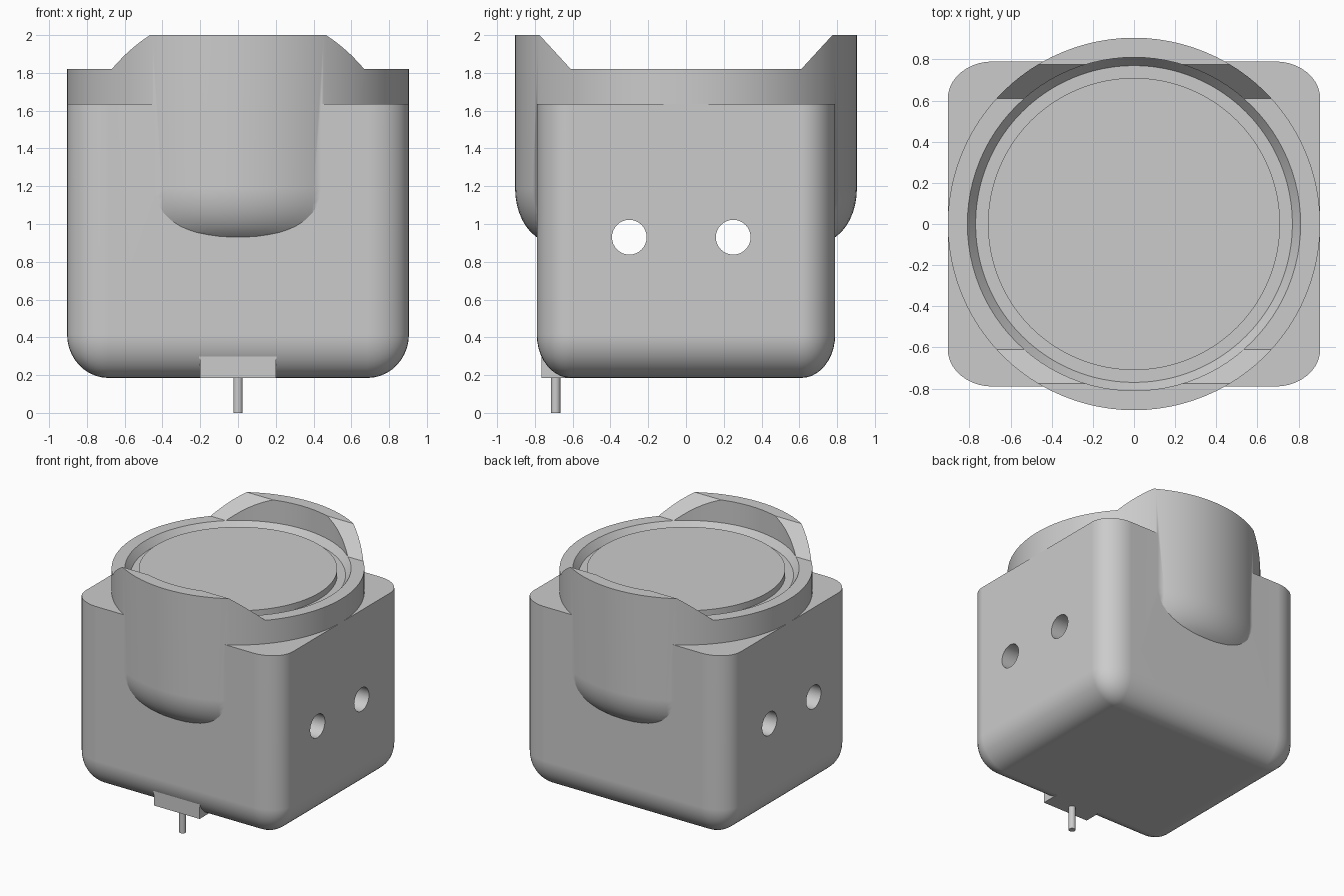
import bpy, bmesh
from math import sin, cos, pi, radians
from mathutils import Matrix, Vector

if "Cube" in bpy.data.objects:
    bpy.data.objects.remove(bpy.data.objects["Cube"])

grey = bpy.data.materials.new("plain_grey")
grey.use_nodes = True
grey.diffuse_color = (0.6, 0.6, 0.6, 1)
grey.node_tree.nodes["Principled BSDF"].inputs["Base Color"].default_value = (0.6, 0.6, 0.6, 1)


def finish(name, bm):
    bmesh.ops.recalc_face_normals(bm, faces=bm.faces)
    mesh = bpy.data.meshes.new(name)
    bm.to_mesh(mesh)
    bm.free()
    mesh.materials.append(grey)
    obj = bpy.data.objects.new(name, mesh)
    bpy.context.collection.objects.link(obj)
    return obj


def prism(name, points, axis, start, end):
    """Extrude a closed outline along x or y."""
    bm = bmesh.new()
    place = (lambda a, b: (start, a, b)) if axis == "x" else (lambda a, b: (a, start, b))
    face = bm.faces.new([bm.verts.new(place(a, b)) for a, b in points])
    moved = bmesh.ops.extrude_face_region(bm, geom=[face])["geom"]
    step = Vector((end - start, 0, 0)) if axis == "x" else Vector((0, end - start, 0))
    bmesh.ops.translate(bm, vec=step, verts=[g for g in moved if isinstance(g, bmesh.types.BMVert)])
    return finish(name, bm)


def lathe(name, profile, steps=96):
    """Revolve a radius/height profile that starts and ends on the axis."""
    bm = bmesh.new()
    verts = [bm.verts.new((r, 0, z)) for r, z in profile]
    edges = [bm.edges.new(pair) for pair in zip(verts, verts[1:])]
    bmesh.ops.spin(bm, geom=verts + edges, cent=(0, 0, 0), axis=(0, 0, 1),
                   angle=2 * pi, steps=steps, use_merge=True)
    bmesh.ops.remove_doubles(bm, verts=bm.verts, dist=1e-5)
    return finish(name, bm)


def rod(name, radius, length, centre, along_x=False, segments=32):
    bm = bmesh.new()
    turn = Matrix.Rotation(pi / 2, 4, "Y") if along_x else Matrix()
    bmesh.ops.create_cone(bm, cap_ends=True, segments=segments, radius1=radius, radius2=radius,
                          depth=length, matrix=Matrix.Translation(centre) @ turn)
    return finish(name, bm)


def combine(target, other, operation):
    mod = target.modifiers.new("combine", "BOOLEAN")
    mod.operation, mod.object, mod.solver = operation, other, "EXACT"
    bpy.context.view_layer.objects.active = target
    bpy.ops.object.modifier_apply(modifier=mod.name)
    bpy.data.objects.remove(other)


# Housing: box with rounded uprights and bottom, sharp top
half = Vector((0.905, 0.79, 0.725))
round_size = Vector((0.22, 0.18, 0.23))
bm = bmesh.new()
bmesh.ops.create_cube(bm, size=2)
bmesh.ops.scale(bm, vec=[h / r for h, r in zip(half, round_size)], verts=bm.verts)
soft = [e for e in bm.edges if min(v.co.z for v in e.verts) < 0]
bmesh.ops.bevel(bm, geom=soft, offset=1, segments=10, profile=0.5, affect="EDGES")
bmesh.ops.scale(bm, vec=round_size, verts=bm.verts)
bmesh.ops.translate(bm, vec=(0, 0, 0.91), verts=bm.verts)
housing = finish("housing", bm)

# Round collar with a rounded underside and a recessed groove on top
R, TOP, FLOOR = 0.905, 1.82, 1.765
underside = [(R - 0.2 + 0.2 * sin(i * pi / 20), 1.19 - 0.287 * cos(i * pi / 20)) for i in range(11)]
collar = lathe("collar", [(0, 0.903)] + underside +
               [(R, 2), (0.81, 2), (0.81, TOP), (0.77, FLOOR), (0, FLOOR)])

# Lower the collar sides, leaving sloped crests front and back
saddle = prism("saddle_cutter", [(-0.867, 2.1), (-0.61, TOP), (0.61, TOP), (0.867, 2.1)], "x", -1.2, 1.2)
combine(collar, saddle, "DIFFERENCE")
combine(housing, collar, "UNION")

# Two round tunnels from side to side
for y in (-0.3, 0.25):
    combine(housing, rod("tunnel_cutter", 0.092, 3, (0, y, 0.93), along_x=True), "DIFFERENCE")

# Raised disc inside the groove
disc = rod("top_disc", 0.71, 0.06, (0, 0, 1.785), segments=96)

# Tab under the front edge, flared where it meets the housing
flare = [(0.24 - 0.04 * cos(i * pi / 12), 0.265 + 0.06 * sin(i * pi / 12)) for i in range(7)]
side = [(0.2, 0.185)] + flare
tab = prism("front_tab", side + [(-x, z) for x, z in reversed(side)], "y", -0.765, -0.6)

# Pin below the tab
pin = rod("pin", 0.025, 0.22, (0, -0.69, 0.11), segments=24)

# Smooth shading with crisp edges
for obj in (housing, disc, tab, pin):
    bpy.ops.object.select_all(action="DESELECT")
    obj.select_set(True)
    bpy.context.view_layer.objects.active = obj
    bpy.ops.object.shade_smooth_by_angle(angle=radians(30))
    normals = obj.modifiers.new("even_shading", "WEIGHTED_NORMAL")
    normals.keep_sharp = True
